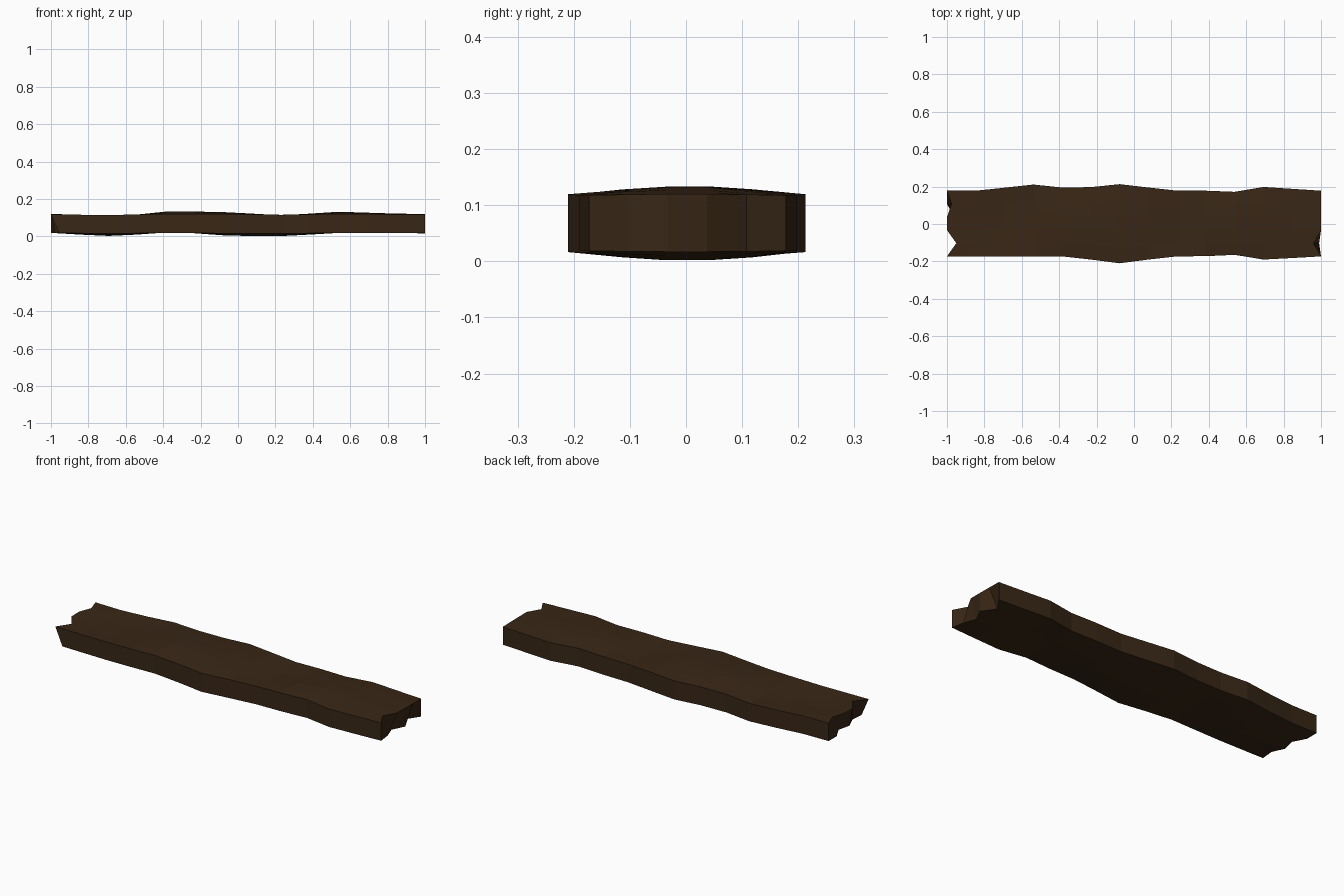
import bpy, bmesh

if "Cube" in bpy.data.objects:
    bpy.data.objects.remove(bpy.data.objects["Cube"])

# Outline of the plank at 14 evenly spaced stations along x
back = [.178, .178, .194, .211, .195, .197, .213, .195, .178, .178, .172, .198, .188, .178]
front = [.173, .173, .173, .173, .173, .19, .21, .19, .173, .172, .165, .19, .182, .173]
# Height of the warp along the centre of the upper and lower faces
crown = [.120, .112, .106, .117, .133, .133, .130, .122, .110, .122, .132, .127, .122, .120]
belly = [.018, .010, .003, .010, .022, .017, .006, .002, .002, .010, .019, .021, .018, .017]
# Warp strength across the width, strongest in the middle
strength = [.2, .7, 1, 1, .7, .2]
# Splintered ends: depth of the notch per column, front to back
left_top, left_low = [0, .05, 0, 0, .025, 0], [.043, .05, .02, .037, 0, 0]
right_top, right_low = [0, .04, 0, 0, 0, 0], [0, .01, .035, 0, .05, 0]

n, m = len(back), 6
bm = bmesh.new()


def layer(heights, rest, left, right):
    rows = []
    for i in range(n):
        row = []
        for j in range(m):
            x = -1 + 2 * i / (n - 1)
            x += left[j] if i == 0 else -right[j] if i == n - 1 else 0
            t = j / (m - 1)
            y = -front[i] * (1 - t) + back[i] * t
            z = rest + (heights[i] - rest) * strength[j]
            row.append(bm.verts.new((x, y, z)))
        rows.append(row)
    return rows


top = layer(crown, .117, left_top, right_top)
low = layer(belly, .019, left_low, right_low)

# Upper and lower faces
for i in range(n - 1):
    for j in range(m - 1):
        for g in (top, low):
            bm.faces.new((g[i][j], g[i + 1][j], g[i + 1][j + 1], g[i][j + 1]))

# Long edges and broken ends
for i in range(n - 1):
    for j in (0, m - 1):
        bm.faces.new((low[i][j], low[i + 1][j], top[i + 1][j], top[i][j]))
for j in range(m - 1):
    for i in (0, n - 1):
        bm.faces.new((low[i][j], low[i][j + 1], top[i][j + 1], top[i][j]))
bmesh.ops.recalc_face_normals(bm, faces=bm.faces)

mesh = bpy.data.meshes.new("wooden_plank")
bm.to_mesh(mesh)
bm.free()
plank = bpy.data.objects.new("wooden_plank", mesh)
bpy.context.collection.objects.link(plank)

# Dark brown wood
wood = bpy.data.materials.new("dark_wood")
wood.diffuse_color = (.04, .02, .008, 1)
wood.use_nodes = True
wood.node_tree.nodes["Principled BSDF"].inputs["Base Color"].default_value = wood.diffuse_color
mesh.materials.append(wood)
